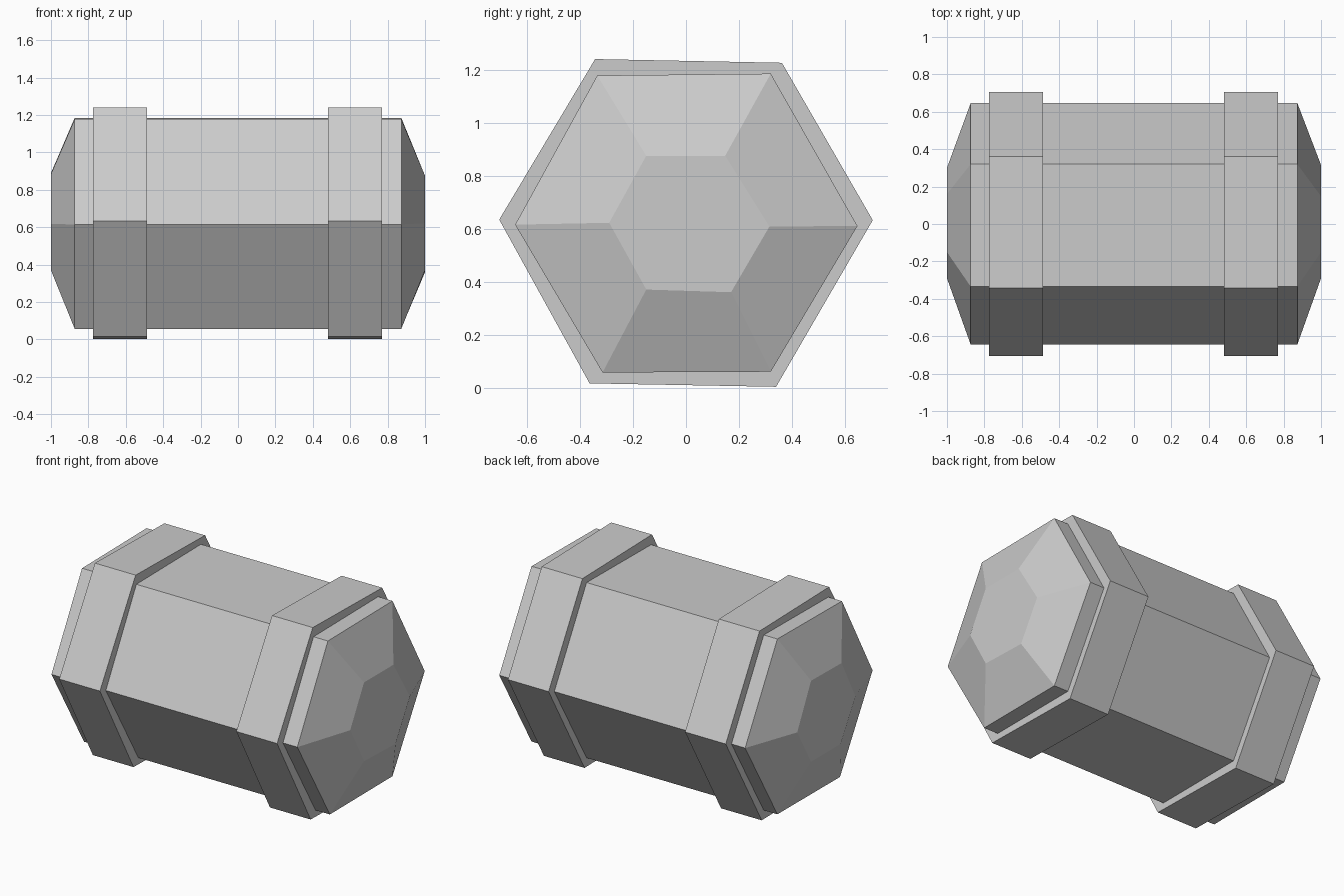
import bpy, bmesh

if "Cube" in bpy.data.objects:
    bpy.data.objects.remove(bpy.data.objects["Cube"])

# Hexagonal cross-sections as (y, z) points, slightly irregular
BODY = [(-0.335, 1.178), (0.32, 1.185), (0.647, 0.61), (0.32, 0.06), (-0.315, 0.057), (-0.645, 0.615)]
TIP_RIGHT = [(-0.15, 0.875), (0.148, 0.875), (0.315, 0.608), (0.17, 0.36), (-0.15, 0.37), (-0.29, 0.622)]
TIP_LEFT = [(-0.15, 0.885), (0.16, 0.89), (0.30, 0.612), (0.16, 0.37), (-0.14, 0.37), (-0.29, 0.618)]
BAND = [(-0.343, 1.24), (0.362, 1.226), (0.705, 0.632), (0.34, 0.003), (-0.364, 0.016), (-0.705, 0.634)]


def loft(name, sections):
    """Bridge hexagons placed along x and cap both ends."""
    bm = bmesh.new()
    rings = [[bm.verts.new((x, y, z)) for y, z in pts] for x, pts in sections]
    for a, b in zip(rings, rings[1:]):
        for i in range(6):
            j = (i + 1) % 6
            bm.faces.new((a[i], a[j], b[j], b[i]))
    bm.faces.new(rings[0])
    bm.faces.new(rings[-1])
    bmesh.ops.recalc_face_normals(bm, faces=bm.faces)
    mesh = bpy.data.meshes.new(name)
    bm.to_mesh(mesh)
    bm.free()
    obj = bpy.data.objects.new(name, mesh)
    bpy.context.collection.objects.link(obj)
    return obj


# Barrel body with tapered ends
loft("barrel_body", [(-1.0, TIP_LEFT), (-0.873, BODY), (0.873, BODY), (1.0, TIP_RIGHT)])

# Raised hexagonal bands near each end
for side, x0, x1 in (("left", -0.776, -0.487), ("right", 0.482, 0.771)):
    loft(f"{side}_band", [(x0, BAND), (x1, BAND)])
